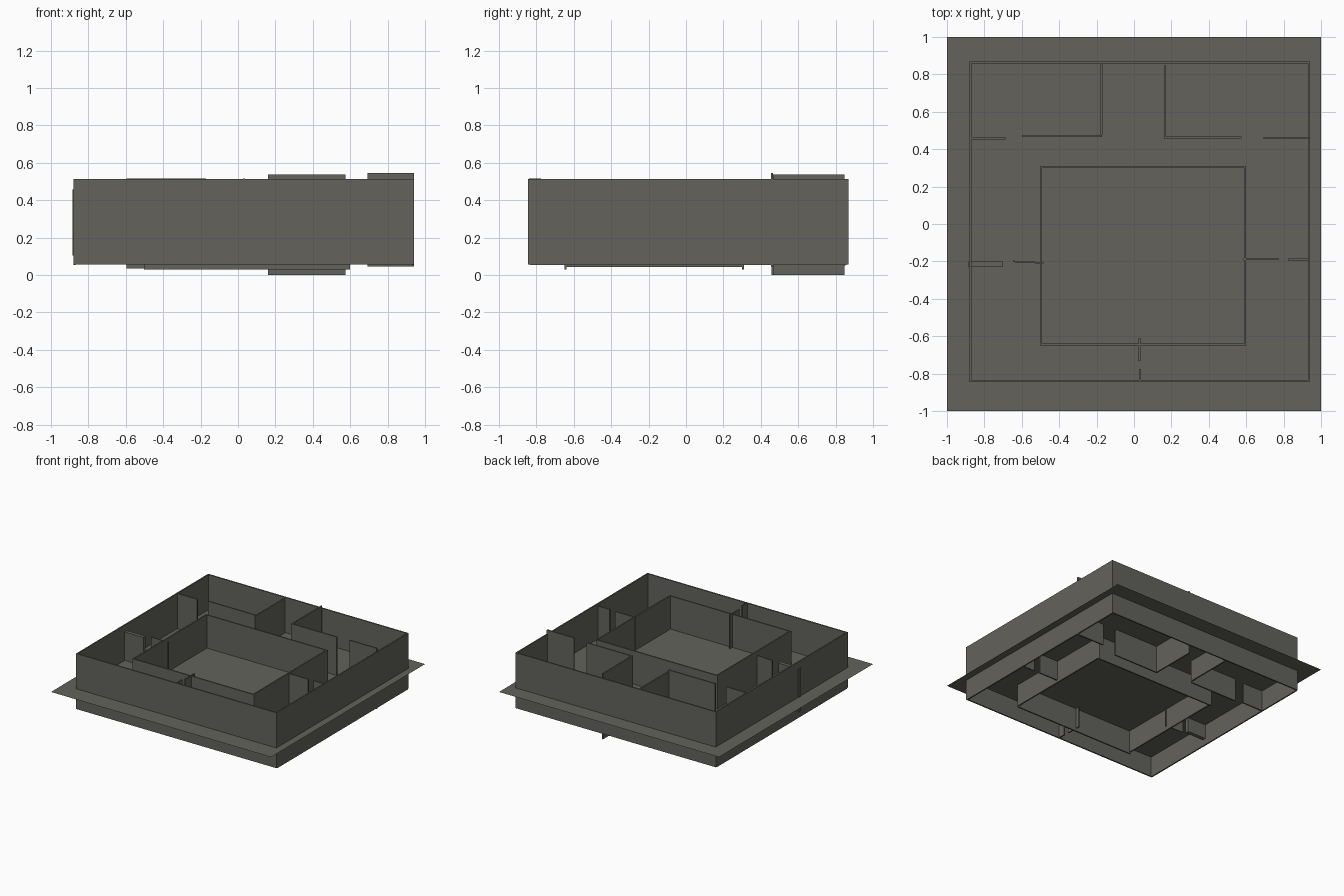
import bpy, bmesh

if "Cube" in bpy.data.objects:
    bpy.data.objects.remove(bpy.data.objects["Cube"])

mat = bpy.data.materials.new("dark_warm_grey")
mat.diffuse_color = (0.125, 0.123, 0.107, 1)
mat.use_nodes = True
mat.node_tree.nodes["Principled BSDF"].inputs["Base Color"].default_value = mat.diffuse_color


def add_mesh(name, bm):
    bmesh.ops.recalc_face_normals(bm, faces=bm.faces)
    me = bpy.data.meshes.new(name)
    bm.to_mesh(me)
    bm.free()
    me.materials.append(mat)
    ob = bpy.data.objects.new(name, me)
    bpy.context.collection.objects.link(ob)
    return ob


def box(name, x0, x1, y0, y1, z0, z1, turn=0.0):
    """Box between limits, optionally turned about its own vertical axis."""
    bm = bmesh.new()
    bmesh.ops.create_cube(bm, size=1)
    bmesh.ops.scale(bm, vec=(x1 - x0, y1 - y0, z1 - z0), verts=bm.verts)
    ob = add_mesh(name, bm)
    ob.location = ((x0 + x1) / 2, (y0 + y1) / 2, (z0 + z1) / 2)
    ob.rotation_euler.z = turn
    return ob


def wall_ring(name, x0, x1, y0, y1, z_ends, z_sides, t=0.011):
    """Four thin walls around a rectangle."""
    box(name + "_front", x0, x1, y0, y0 + t, *z_ends)
    box(name + "_back", x0, x1, y1 - t, y1, *z_ends)
    box(name + "_left", x0, x0 + t, y0 + t, y1 - t, *z_sides)
    box(name + "_right", x1 - t, x1, y0 + t, y1 - t, *z_sides)


# floor sheet cutting through the walls
bm = bmesh.new()
bmesh.ops.create_grid(bm, x_segments=1, y_segments=1, size=1)
add_mesh("floor", bm).location.z = 0.223

# outer walls and central room
wall_ring("outer_wall", -0.88, 0.942, -0.846, 0.87, (0.057, 0.512), (0.053, 0.512))
wall_ring("inner_wall", -0.503, 0.60, -0.65, 0.31, (0.03, 0.495), (0.042, 0.498))

# back left room
box("left_room_front", -0.597, -0.170, 0.464, 0.475, 0.035, 0.517)
box("left_room_side", -0.180, -0.169, 0.475, 0.853, 0.05, 0.508)
box("left_room_stub", -0.872, -0.688, 0.453, 0.464, 0.055, 0.512)

# back right room
box("right_room_front", 0.161, 0.575, 0.458, 0.469, 0.0, 0.538)
box("right_room_side", 0.161, 0.172, 0.469, 0.848, 0.0, 0.538)
box("right_room_stub", 0.693, 0.94, 0.455, 0.466, 0.046, 0.545)

# left corridor partitions
box("left_door_post", -0.886, -0.70, -0.23, -0.20, 0.105, 0.457)
box("left_partition", -0.647, -0.483, -0.208, -0.200, 0.075, 0.465, -0.05)

# right corridor partitions
box("right_partition", 0.586, 0.773, -0.193, -0.182, 0.06, 0.493)
box("right_stub", 0.823, 0.935, -0.194, -0.185, 0.06, 0.495)

# front corridor partitions
box("front_partition", 0.025, 0.034, -0.733, -0.61, 0.055, 0.502)
box("front_stub", 0.027, 0.037, -0.84, -0.775, 0.057, 0.515)
